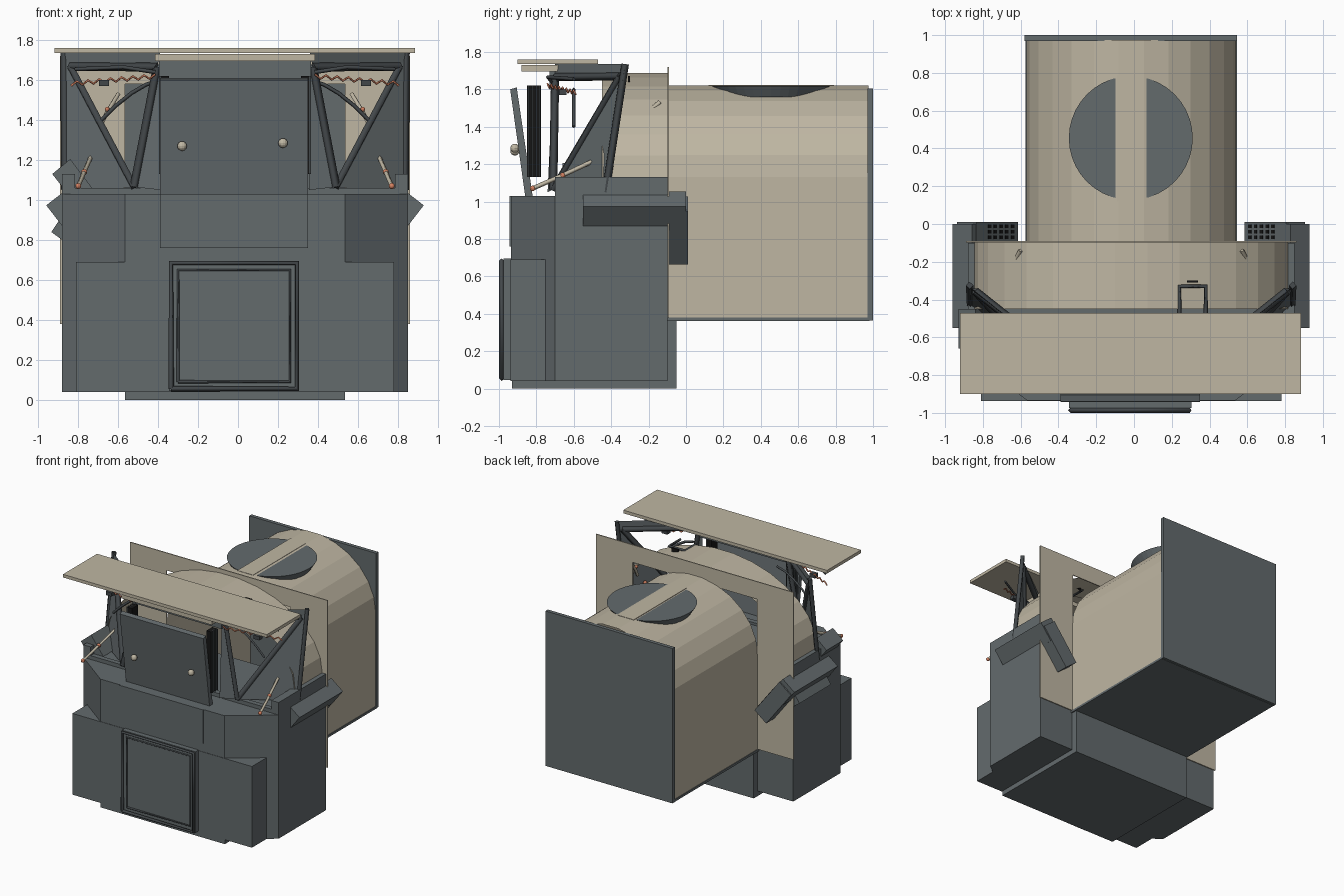
import bpy, math
from mathutils import Vector

if "Cube" in bpy.data.objects:
    bpy.data.objects.remove(bpy.data.objects["Cube"])

CX = -0.015  # the body's own centre line


def mat(name, rgb):
    m = bpy.data.materials.new(name)
    m.diffuse_color = (*rgb, 1)
    m.use_nodes = True
    m.node_tree.nodes["Principled BSDF"].inputs["Base Color"].default_value = m.diffuse_color
    return m


GREY = mat("slate_grey", (0.125, 0.145, 0.152))
BEIGE = mat("sand_beige", (0.52, 0.47, 0.365))
DARK = mat("dark_frame_grey", (0.055, 0.063, 0.068))
BLACK = mat("black", (0.008, 0.008, 0.008))
COPPER = mat("copper", (0.65, 0.22, 0.12))


def mesh(name, verts, faces, m):
    me = bpy.data.meshes.new(name)
    me.from_pydata([tuple(v) for v in verts], [], faces)
    me.materials.append(m)
    ob = bpy.data.objects.new(name, me)
    bpy.context.collection.objects.link(ob)
    return ob


def box(name, x, y, z, m):
    v = [(a, b, c) for a in x for b in y for c in z]
    f = [(0, 1, 3, 2), (4, 6, 7, 5), (0, 4, 5, 1), (2, 3, 7, 6), (0, 2, 6, 4), (1, 5, 7, 3)]
    return mesh(name, v, f, m)


def prism(name, pts, axis, lo, hi, m):
    """Extrude a 2D outline along axis 'y' (outline xz) or 'z' (outline xy)."""
    put = (lambda a, b, d: (a, d, b)) if axis == 'y' else (lambda a, b, d: (a, b, d))
    n = len(pts)
    v = [put(a, b, lo) for a, b in pts] + [put(a, b, hi) for a, b in pts]
    f = [tuple(range(n)), tuple(range(2 * n - 1, n - 1, -1))]
    f += [(i, i + n, (i + 1) % n + n, (i + 1) % n) for i in range(n)]
    return mesh(name, v, f, m)


def beam(name, path, r, m, sides=4):
    """Tube through a few points."""
    cu = bpy.data.curves.new(name, 'CURVE')
    cu.dimensions = '3D'
    sp = cu.splines.new('POLY')
    sp.points.add(len(path) - 1)
    for p, q in zip(sp.points, path):
        p.co = (*q, 1)
    cu.bevel_depth = r
    cu.bevel_resolution = 0 if sides == 4 else 2
    cu.use_fill_caps = True
    cu.materials.append(m)
    ob = bpy.data.objects.new(name, cu)
    bpy.context.collection.objects.link(ob)
    return ob


def ball(name, loc, r, m):
    bpy.ops.mesh.primitive_uv_sphere_add(segments=12, ring_count=8, radius=r, location=loc)
    ob = bpy.context.object
    ob.name = name
    ob.data.materials.append(m)


def arch(name, hw, z0, z1, spring, n, y0, y1, m):
    """Open vault: straight sides up to the spring line, faceted curve above."""
    pts = [(CX + hw, z0)] if z0 < spring else []
    pts += [(CX + hw * math.cos(math.pi * i / n), spring + (z1 - spring) * math.sin(math.pi * i / n))
            for i in range(n + 1)]
    pts += [(CX - hw, z0)] if z0 < spring else []
    v = [(a, y, b) for y in (y0, y1) for a, b in pts]
    k = len(pts)
    return mesh(name, v, [(i, i + 1, i + 1 + k, i + k) for i in range(k - 1)], m)


def X(s, x):
    return CX + s * x


# lower body
box("base_slab", (X(-1, .55), X(1, .55)), (-.93, -.05), (0, .05), GREY)
box("rear_sill", (X(-1, .55), X(1, .55)), (-.2, -.05), (.04, .37), GREY)
box("main_body", (X(-1, .865), X(1, .865)), (-.70, -.10), (.04, 1.04), GREY)
prism("front_body", [(X(-1, .55), -.935), (X(1, .55), -.935), (X(1, .865), -.70), (X(-1, .865), -.70)],
      'z', .04, 1.03, GREY)
box("front_lower_block", (X(-1, .795), X(1, .795)), (-.938, -.72), (.04, .69), GREY)
for s in (-1, 1):
    box("side_rail", sorted((X(s, .80), X(s, .865))), (-.70, -.10), (1.0, 1.13), GREY)
box("front_rail", (X(-1, .865), X(1, .865)), (-.70, -.66), (1.0, 1.06), GREY)

# front hatch with raised frame
box("hatch_panel", (-.345, .305), (-.975, -.93), (.045, .695), GREY)
for r, y, i in ((.014, -.986, 0), (.008, -.978, .035)):
    x0, x1, z0, z1 = -.335 + i, .295 - i, .055 + i, .685 - i
    beam("hatch_frame", [(x0, y, z0), (x1, y, z0), (x1, y, z1), (x0, y, z1), (x0, y, z0)], r, DARK)

# leaning front plate
box("front_plate_lower", (-.39, .35), (-.943, -.93), (.76, 1.03), GREY)
mesh("front_plate", [(x, y, z) for x in (-.39, .35)
                     for y, z in ((-.86, 1.03), (-.94, 1.6), (-.905, 1.61), (-.82, 1.03))],
     [(0, 1, 2, 3), (7, 6, 5, 4), (0, 4, 5, 1), (1, 5, 6, 2), (2, 6, 7, 3), (3, 7, 4, 0)], GREY)
ball("plate_knob", (-.28, -.915, 1.27), .024, BEIGE)
ball("plate_knob", (.225, -.915, 1.285), .024, BEIGE)

# roof slab and header
box("roof_slab", (-.92, .885), (-.9, -.47), (1.735, 1.76), BEIGE)
box("roof_underlayer", (X(-1, .4), X(1, .4)), (-.88, -.6), (1.695, 1.73), BEIGE)
box("header_beam", (X(-1, .38), X(1, .38)), (-.73, -.69), (1.60, 1.73), GREY)

for s in (-1, 1):
    P = lambda x, y, z: (X(s, x), y, z)
    # triangular window frame
    a, b, c = P(.39, -.70, 1.665), P(.825, -.355, 1.67), P(.505, -.71, 1.065)
    for p, q in ((a, b), (b, c), (c, a)):
        beam("window_frame", [p, q], .022, DARK)
    beam("rear_post", [P(.855, -.325, 1.735), P(.85, -.43, 1.05)], .02, DARK)
    # fixed panels around the window
    mesh("outer_panel", [b, c, P(.865, -.43, 1.04), P(.875, -.325, 1.735)], [(0, 1, 2, 3)], GREY)
    mesh("upper_panel", [a, b, P(.875, -.325, 1.735), P(.375, -.70, 1.735)], [(0, 1, 2, 3)], GREY)
    mesh("inner_panel", [a, c, P(.37, -.74, 1.05), P(.37, -.71, 1.7)], [(0, 1, 2, 3)], GREY)
    # ribbed dark block beside the plate
    box("rib_block", sorted((X(s, .33), X(s, .37))), (-.85, -.775), (1.13, 1.62), BLACK)
    for i in range(4):
        y = -.845 + i * .02
        box("rib", sorted((X(s, .36), X(s, .38))), (y, y + .008), (1.13, 1.62), DARK)
    # curved inner brace and copper line under the roof
    beam("curved_brace", [P(.37 + .3 * t, -.6, 1.6 - .2 * t ** 1.6) for t in (0, .25, .5, .75, 1)], .01, DARK)
    beam("roof_conduit", [P(.4, -.72, 1.64), P(.56, -.74, 1.665), P(.8, -.6, 1.655)], .01, DARK)
    beam("copper_line", [P(.4 + .028 * i, -.74 + .01 * i, 1.62 - .0025 * i + .01 * (-1) ** i)
                         for i in range(16)], .006, COPPER)
    box("line_clamp", sorted((X(s, .63), X(s, .68))), (-.68, -.64), (1.57, 1.6), DARK)
    # outside lever with copper joints
    lever = [P(.785, -.82, 1.07), P(.755, -.66, 1.14), P(.72, -.49, 1.22)]
    beam("outer_lever", lever, .012, BEIGE)
    for p in lever:
        ball("lever_joint", p, .015, COPPER)
    # blade on top of the forward vault
    beam("vault_blade", [P(.585, -.14, 1.53), P(.64, -.25, 1.44), P(.69, -.35, 1.34)], .013, BEIGE)
    ball("blade_joint", P(.64, -.265, 1.455), .012, COPPER)

    # tilted side box, rear box and grille
    def tilted(name, cx, cz, length, thick, y0, y1, m=GREY):
        u, w = Vector((.61, .79)) * length / 2, Vector((-.79, .61)) * thick / 2
        o = Vector((cx, cz))
        pts = [o - u - w, o + u - w, o + u + w, o - u + w]
        prism(name, [(X(s, p.x), p.y) for p in pts], 'y', y0, y1, m)

    tilted("side_box", .845, .95, .16, .13, -.55, 0)
    tilted("rear_side_box", .76, .845, .36, .13, -.09, .01)
    for i in range(5):
        for j in range(3):
            t = -.13 + i * .05
            tilted("grille_hole", .76 - .79 * .066 + .61 * t, .845 + .61 * .066 + .79 * t, .025, .006,
                   -.08 + j * .03, -.062 + j * .03, BLACK)

# extra box on the left side
prism("left_corner_box", [(-.93, 1.13), (-.84, 1.205), (-.73, 1.06), (-.82, .99)], 'y', -.66, -.45, GREY)
prism("left_lower_box", [(-.935, .84), (-.86, .95), (-.82, .92), (-.88, .80)], 'y', -.5, -.1, GREY)

# bulkhead, vaults and rear tank
prism("bulkhead", [(X(-1, .875), .38), (X(-1, .875), 1.72), (X(1, .875), 1.72), (X(1, .875), .38),
                   (X(1, .55), .38), (X(1, .55), 1.58), (X(-1, .55), 1.58), (X(-1, .55), .38)],
      'y', -.098, -.09, BEIGE)
arch("forward_vault", .83, 1.13, 1.69, 1.13, 15, -.45, -.095, BEIGE)
arch("tank_vault", .555, .375, 1.625, 1.13, 13, -.095, .975, BEIGE)
box("tank_floor", (X(-1, .56), X(1, .56)), (-.1, .98), (.362, .38), GREY)
box("rear_plate", (-.58, .545), (.97, 1.0), (.365, 1.605), GREY)

# round hatch on the tank
bpy.ops.mesh.primitive_cone_add(vertices=40, radius1=.29, radius2=.328, depth=.06, location=(-.017, .455, 1.588))
bpy.context.object.name = "tank_hatch"
bpy.context.object.data.materials.append(GREY)
box("hatch_strip", (-.09, .05), (.12, .79), (1.615, 1.624), BEIGE)

# small bracket above the forward vault
beam("roof_bracket", [(.24, -.47, 1.66), (.24, -.33, 1.66), (.38, -.33, 1.66), (.38, -.47, 1.66)], .012, DARK)
box("bracket_pin", (.28, .34), (-.31, -.3), (1.64, 1.67), BLACK)
